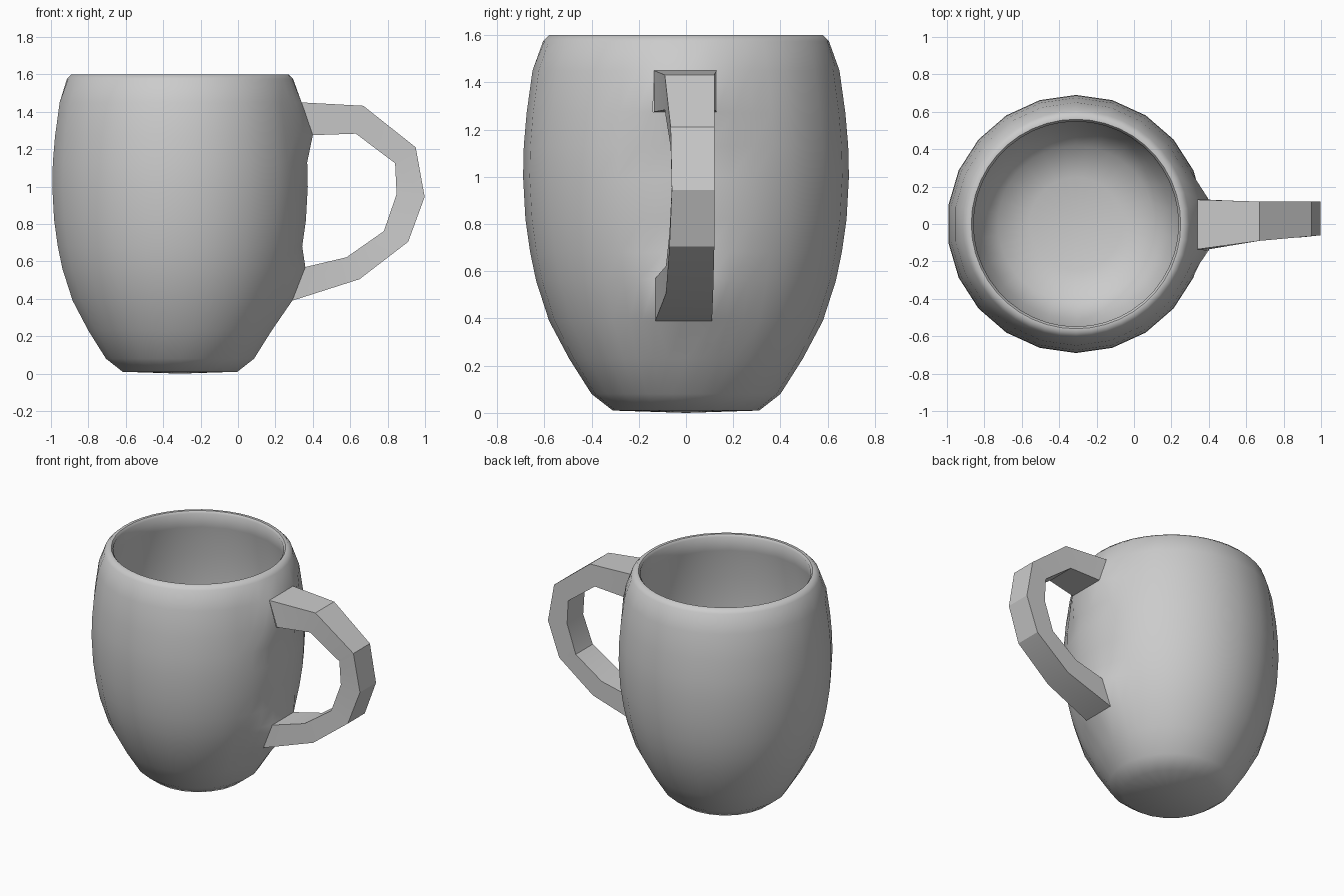
import bpy, bmesh
from math import sin, cos, pi, radians

if "Cube" in bpy.data.objects:
    bpy.data.objects.remove(bpy.data.objects["Cube"])

CX, SIDES = -0.31, 44      # 22 flat sides, each split once so the rim can be round


def finish(name, bm, angle):
    bmesh.ops.recalc_face_normals(bm, faces=bm.faces[:])
    me = bpy.data.meshes.new(name)
    bm.to_mesh(me)
    bm.free()
    ob = bpy.data.objects.new(name, me)
    bpy.context.collection.objects.link(ob)
    bpy.ops.object.select_all(action='DESELECT')
    ob.select_set(True)
    bpy.context.view_layer.objects.active = ob
    bpy.ops.object.shade_smooth_by_angle(angle=radians(angle))


# Cup profile: outside from foot to rim (radius, z), round rim, then the inside
outer = [(.31, .01), (.40, .08), (.495, .23), (.58, .39), (.635, .56), (.66, .68),
         (.68, .82), (.69, 1.0), (.687, 1.13), (.675, 1.27), (.65, 1.45)]
rim = [(.605, 1.575), (.58, 1.6), (.56, 1.6), (.548, 1.585)]
inner = [(.57, 1.48), (.605, 1.27), (.62, 1.0), (.61, .8), (.565, .55),
         (.51, .38), (.42, .24), (.25, .19)]
# Wall corners pulled out to meet the handle roots: row -> (x, y front, y back, z)
roots = {3: (.29, -.13, .11, .39), 4: (.36, -.13, .11, .57),
         9: (.40, -.14, .13, 1.275), 10: (.34, -.135, .13, 1.45)}


def ring(i, r, z, faceted):
    pts = [[CX + r * cos(2 * pi * k / SIDES), r * sin(2 * pi * k / SIDES), z]
           for k in range(SIDES)]
    if faceted:
        if i in roots:
            x, front, back, rz = roots[i]
            pts[1], pts[-1] = [x, back, rz], [x, front, rz]
        for k in range(0, SIDES, 2):
            pts[k] = [(a + b) / 2 for a, b in zip(pts[k - 1], pts[k + 1])]
    return pts


bm = bmesh.new()
rows = []
for i, (r, z) in enumerate(outer + rim + inner):
    faceted = not len(outer) <= i < len(outer) + len(rim)
    rows.append([bm.verts.new(p) for p in ring(i, r, z, faceted)])
for i in range(len(rows) - 1):
    for k in range(SIDES):
        if i in (3, 9) and k in (0, SIDES - 1):
            continue                      # openings where the handle joins
        n = (k + 1) % SIDES
        bm.faces.new((rows[i][k], rows[i][n], rows[i + 1][n], rows[i + 1][k]))
for row, z in ((rows[0], 0), (rows[-1], .18)):
    c = bm.verts.new((CX, 0, z))
    for k in range(SIDES):
        bm.faces.new((c, row[k], row[(k + 1) % SIDES]))
finish("cup_body", bm, 50)

# Handle: sections (outer x, outer z, inner x, inner z, y front, y back)
sections = [(.34, 1.45, .40, 1.275, -.135, .13), (.67, 1.432, .63, 1.283, -.09, .12),
            (.95, 1.21, .84, 1.125, -.065, .12), (.998, .945, .848, .96, -.06, .12),
            (.91, .705, .78, .762, -.07, .12), (.65, .505, .58, .622, -.085, .115),
            (.29, .39, .36, .57, -.13, .11)]
bm = bmesh.new()
loops = [[bm.verts.new(p) for p in ((ox, a, oz), (ox, b, oz), (ix, b, iz), (ix, a, iz))]
         for ox, oz, ix, iz, a, b in sections]
for s, t in zip(loops, loops[1:]):
    for k in range(4):
        n = (k + 1) % 4
        bm.faces.new((s[k], s[n], t[n], t[k]))
finish("handle", bm, 30)
